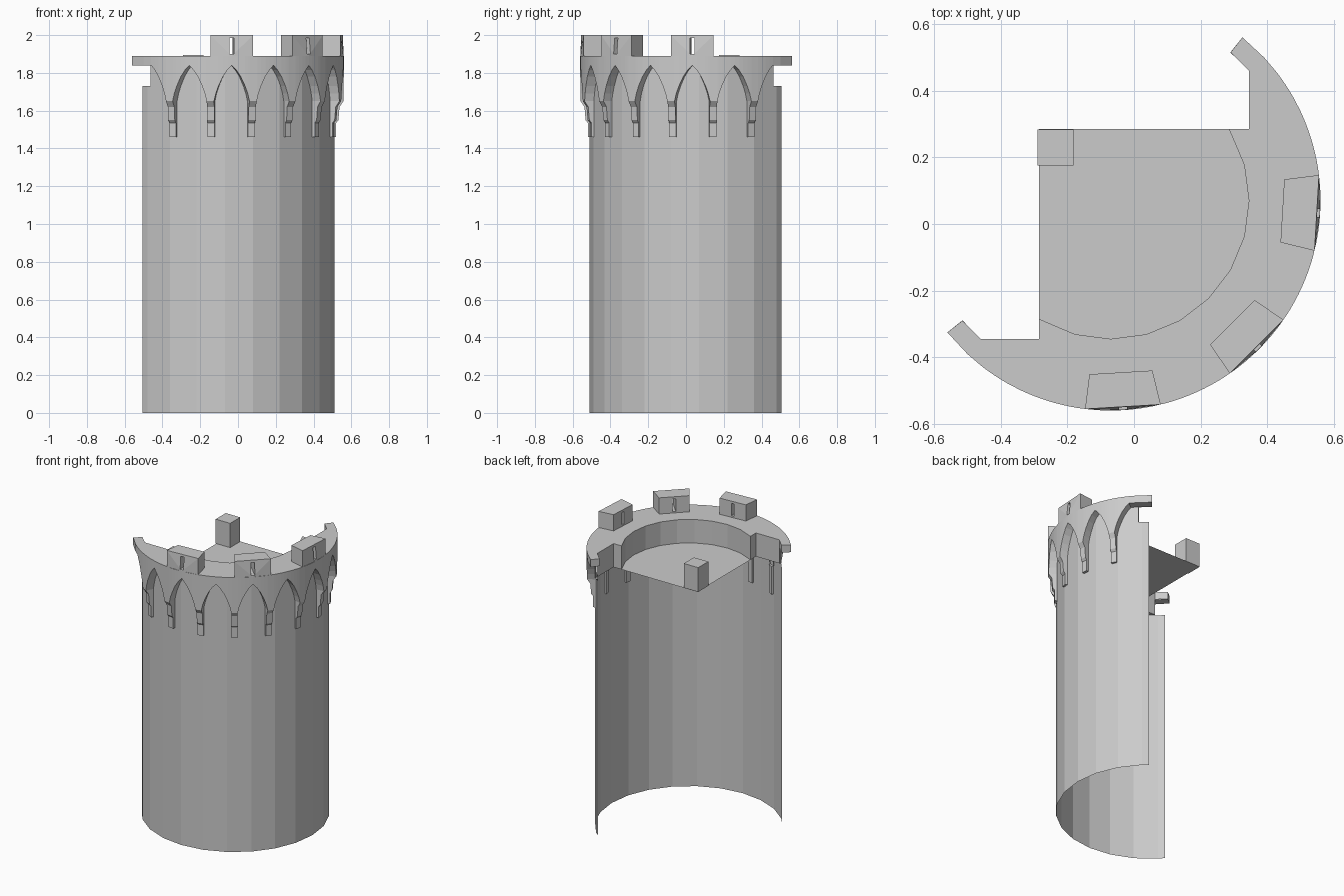
import bpy, bmesh
from math import radians, sin, cos

if "Cube" in bpy.data.objects:
    bpy.data.objects.remove(bpy.data.objects["Cube"])

CX, CY = -0.07, 0.07           # axis of the round tower
STEP, HALF = 20.8, 8.6         # arch spacing and half opening (degrees)
R_OUT, R_IN, R_SHAFT = 0.63, 0.415, 0.58
Z_FLOOR, Z_SOFFIT, Z_TOP = 1.73, 1.84, 1.89


def P(phi, r, z):
    """Point at angle phi from the outward diagonal of the corner tower."""
    a = radians(phi - 45)
    return (CX + r * cos(a), CY + r * sin(a), z)


def shaft_r(phi):
    """Radius of the 24-sided shaft at any angle."""
    return R_SHAFT * cos(radians(7.5)) / cos(radians(phi % 15 - 7.5))


def finish(name, bm):
    bmesh.ops.remove_doubles(bm, verts=bm.verts, dist=1e-5)
    bmesh.ops.recalc_face_normals(bm, faces=bm.faces)
    me = bpy.data.meshes.new(name)
    bm.to_mesh(me)
    bm.free()
    ob = bpy.data.objects.new(name, me)
    bpy.context.collection.objects.link(ob)
    return ob


def face(bm, pts):
    return bm.faces.new([bm.verts.new(p) for p in pts])


def strip(bm, a, b):
    """Quads between two equally long rows of points."""
    for i in range(len(a) - 1):
        face(bm, [a[i], a[i + 1], b[i + 1], b[i]])


def hull(name, pts):
    bm = bmesh.new()
    for p in pts:
        bm.verts.new(p)
    bmesh.ops.convex_hull(bm, input=bm.verts)
    return finish(name, bm)


def mirror(pts):
    return [(-y, -x) for x, y in reversed(pts)]


# shaft: open half-round shell, lower at its two ends
cols = sorted([15 * i for i in range(-6, 7)] + [-94.3, -87.9, 87.9, 94.3])
bm = bmesh.new()
for a, b in zip(cols, cols[1:]):
    z = Z_FLOOR if max(abs(a), abs(b)) > 88 else Z_SOFFIT
    face(bm, [P(a, shaft_r(a), 0), P(b, shaft_r(b), 0), P(b, shaft_r(b), z), P(a, shaft_r(a), z)])
finish("shaft", bm)

# crown: pointed arches along the lower edge of the overhanging ring
arch = [(0, Z_SOFFIT), (0.25, 1.815), (0.5, 1.78), (0.75, 1.73), (0.9, 1.69), (1, 1.65)]
edge = {}
for k in range(-4, 5):
    for u, z in arch:
        for s in (-1, 1):
            phi = round(k * STEP + s * u * HALF, 3)
            if abs(phi) <= 4 * STEP + 0.01:
                edge[phi] = z
for s in (-1, 1):
    edge[s * 88.0] = edge[s * 96.1] = Z_SOFFIT
edge = sorted(edge.items())
outer_low = [P(p, R_OUT, z) for p, z in edge]
outer_top = [P(p, R_OUT, Z_TOP) for p, z in edge]
inner_low = [P(p, shaft_r(p) - 0.004, z) for p, z in edge]
bm = bmesh.new()
strip(bm, outer_low, outer_top)
strip(bm, inner_low, outer_low)

# crown: inner wall steps, straight cuts and the top surface
end = [(0.285, 0.285), (0.345, 0.285), (0.345, 0.46), (0.29, 0.515)]
curve = [P(15 * i, R_IN, 0)[:2] for i in range(-4, 5)]
inner = mirror(end) + curve + end
wall = inner[1:-1]
strip(bm, [(x, y, Z_FLOOR) for x, y in wall], [(x, y, Z_TOP) for x, y in wall])
for a, b in ((inner[0], inner[1]), (inner[-2], inner[-1]),
             (inner[0], outer_top[0][:2]), (inner[-1], outer_top[-1][:2])):
    face(bm, [(*a, Z_SOFFIT), (*b, Z_SOFFIT), (*b, Z_TOP), (*a, Z_TOP)])
face(bm, outer_top + [(x, y, Z_TOP) for x, y in reversed(inner)])
finish("crown", bm)

# floor: thin deck closing the shaft
bm = bmesh.new()
rim = [P(15 * i, shaft_r(15 * i), Z_FLOOR) for i in range(-5, 6)]
back = [(0.345, 0.46), (0.345, 0.285), (-0.285, 0.285), (-0.285, -0.345), (-0.46, -0.345)]
face(bm, rim + [(x, y, Z_FLOOR) for x, y in back])
finish("floor", bm)

# post on the inner corner of the floor
hull("corner_post", [(x, y, z) for x in (-0.29, -0.182) for y in (0.175, 0.283)
                     for z in (Z_FLOOR, 1.895)])

# corbels: stepped brackets under the arch feet
profile = [(0.565, 1.46), (0.592, 1.46), (0.592, 1.535), (0.604, 1.55),
           (0.61, 1.62), (0.63, 1.65), (0.565, 1.65)]
for k in range(8):
    mid = (k - 3.5) * STEP
    bm = bmesh.new()
    sides = [[P(mid + d, r, z) for r, z in profile] for d in (-1.8, 1.8)]
    for s in sides:
        face(bm, s)
    strip(bm, sides[0] + sides[0][:1], sides[1] + sides[1][:1])
    finish(f"corbel_{k + 1}", bm)

# merlons with a narrow slit
for k in (-2, 0, 2):
    mid, h = k * STEP, STEP / 2
    pts = [P(mid, R_OUT, Z_TOP)]
    pts += [P(mid + s * h, r, z) for s in (-1, 1) for r in (0.525, R_OUT) for z in (Z_TOP, 2.0)]
    merlon = hull(f"merlon_{k // 2 + 2}", pts)
    slit = hull("slit_cutter", [P(mid + s * w, r, z) for s in (-1, 1)
                                for r, w in ((0.48, 1.1), (0.68, 1.1)) for z in (1.9, 1.985)])
    slit.hide_render = True
    slit.hide_viewport = True
    mod = merlon.modifiers.new("slit", 'BOOLEAN')
    mod.operation = 'DIFFERENCE'
    mod.solver = 'EXACT'
    mod.object = slit
